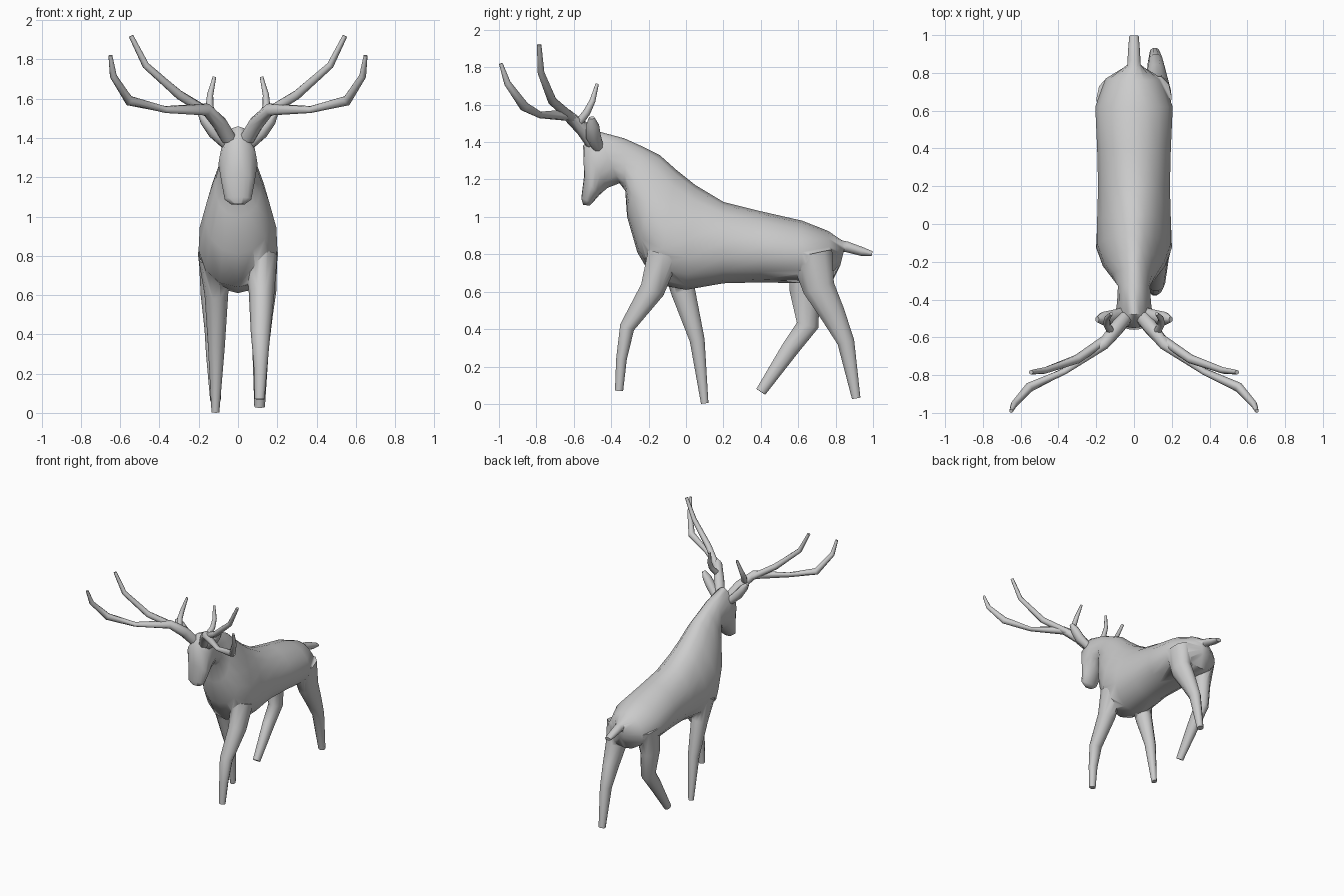
import bpy, bmesh
from math import sin, cos, pi
from mathutils import Vector


def loft(name, rings):
    """Skin a list of closed rings and cap both ends."""
    bm = bmesh.new()
    loops = [[bm.verts.new(p) for p in r] for r in rings]
    n = len(loops[0])
    for a, b in zip(loops, loops[1:]):
        for i in range(n):
            j = (i + 1) % n
            bm.faces.new((a[i], a[j], b[j], b[i]))
    bm.faces.new(loops[0][::-1])
    bm.faces.new(loops[-1])
    bmesh.ops.recalc_face_normals(bm, faces=bm.faces)
    me = bpy.data.meshes.new(name)
    bm.to_mesh(me)
    bm.free()
    ob = bpy.data.objects.new(name, me)
    bpy.context.collection.objects.link(ob)
    bpy.context.view_layer.objects.active = ob
    bpy.ops.object.select_all(action='DESELECT')
    ob.select_set(True)
    bpy.ops.object.shade_smooth_by_angle(angle=pi / 3)
    return ob


def limb(name, path, sides=10):
    """Tube through points (x, y, z, sideways radius, depth radius)."""
    pts = [Vector(p[:3]) for p in path]
    rings = []
    for i, p in enumerate(path):
        d = (pts[min(i + 1, len(pts) - 1)] - pts[max(i - 1, 0)]).normalized()
        side = Vector((1, 0, 0))
        side = (side - d * side.dot(d)).normalized()
        deep = d.cross(side)
        rings.append([pts[i] + side * p[3] * cos(2 * pi * k / sides)
                      + deep * p[-1] * sin(2 * pi * k / sides) for k in range(sides)])
    return loft(name, rings)


def weld(body, part):
    """Union a part into the body."""
    m = body.modifiers.new(part.name, 'BOOLEAN')
    m.operation, m.solver, m.object = 'UNION', 'EXACT', part
    bpy.context.view_layer.objects.active = body
    bpy.ops.object.modifier_apply(modifier=m.name)
    bpy.data.objects.remove(part)


# torso, neck and head: top y, z, bottom y, z, half width, narrowing of the top
sections = [
    (.855, .86, .825, .74, .035, 0), (.76, .925, .78, .65, .15, .1),
    (.62, .98, .62, .645, .205, .1), (.40, 1.03, .40, .65, .195, .1),
    (.20, 1.08, .20, .645, .19, .1), (.05, 1.17, .00, .61, .195, .2),
    (-.05, 1.25, -.16, .64, .195, .3), (-.14, 1.33, -.26, .81, .16, .3),
    (-.23, 1.375, -.315, 1.0, .115, .2), (-.33, 1.42, -.325, 1.14, .085, .05),
    (-.48, 1.46, -.355, 1.18, .09, .1), (-.55, 1.38, -.42, 1.155, .10, 0),
    (-.545, 1.22, -.465, 1.115, .083, 0), (-.56, 1.10, -.50, 1.075, .068, 0),
    (-.55, 1.065, -.515, 1.06, .035, 0)]
N = 16
rings = []
for ty, tz, by, bz, w, k in sections:
    ring = []
    for i in range(N):
        a = 2 * pi * i / N
        t = (1 + cos(a)) / 2
        ring.append((w * sin(a) * (1 - k * cos(a)), by + (ty - by) * t, bz + (tz - bz) * t))
    rings.append(ring)
body = loft("body", rings)

# legs in a walking pose, and the tail
legs = {
    "front_leg_right": [(.12, -.12, .80, .08, .09), (.12, -.18, .61, .065, .07),
                        (.115, -.315, .41, .05, .042), (.115, -.345, .24, .035, .03),
                        (.11, -.358, .07, .025, .023)],
    "front_leg_left": [(-.12, -.06, .78, .08, .08), (-.11, -.015, .60, .06, .068),
                       (-.11, .06, .34, .043, .042), (-.115, .10, .003, .02, .021)],
    "hind_leg_right": [(.12, .67, .80, .08, .12), (.125, .71, .62, .07, .09),
                       (.12, .785, .48, .055, .07), (.115, .855, .33, .042, .048),
                       (.11, .91, .03, .027, .024)],
    "hind_leg_left": [(-.12, .66, .80, .08, .12), (-.125, .635, .60, .065, .085),
                      (-.12, .65, .42, .05, .062), (-.12, .56, .30, .043, .05),
                      (-.115, .40, .065, .027, .03)],
    "tail": [(0, .76, .85, .04, .04), (0, .86, .84, .035, .03),
             (0, .94, .815, .03, .025), (0, .995, .803, .025, .014)]}
for name, path in legs.items():
    weld(body, limb(name, path))
bpy.ops.object.shade_smooth_by_angle(angle=pi / 3)

# antlers and ears, one of each per side
head_parts = {
    "ear": [(.06, -.47, 1.37, .03, .03), (.12, -.495, 1.43, .035, .04),
            (.165, -.50, 1.49, .03, .035), (.195, -.505, 1.53, .012, .016)],
    "antler_beam": [(.05, -.50, 1.40, .04), (.09, -.55, 1.47, .04), (.16, -.635, 1.545, .032),
                    (.37, -.78, 1.545, .018), (.555, -.865, 1.59, .026),
                    (.635, -.955, 1.715, .018), (.65, -.99, 1.82, .01)],
    "antler_upper_tine": [(.12, -.59, 1.51, .025), (.30, -.715, 1.62, .024),
                          (.47, -.775, 1.77, .018), (.545, -.785, 1.92, .012)],
    "antler_back_tine": [(.12, -.575, 1.50, .022), (.145, -.53, 1.56, .02),
                         (.142, -.50, 1.62, .016), (.12, -.475, 1.71, .009)]}
for name, path in head_parts.items():
    for label, s in (("right", 1), ("left", -1)):
        limb(f"{name}_{label}", [(s * p[0],) + p[1:] for p in path], 8)
